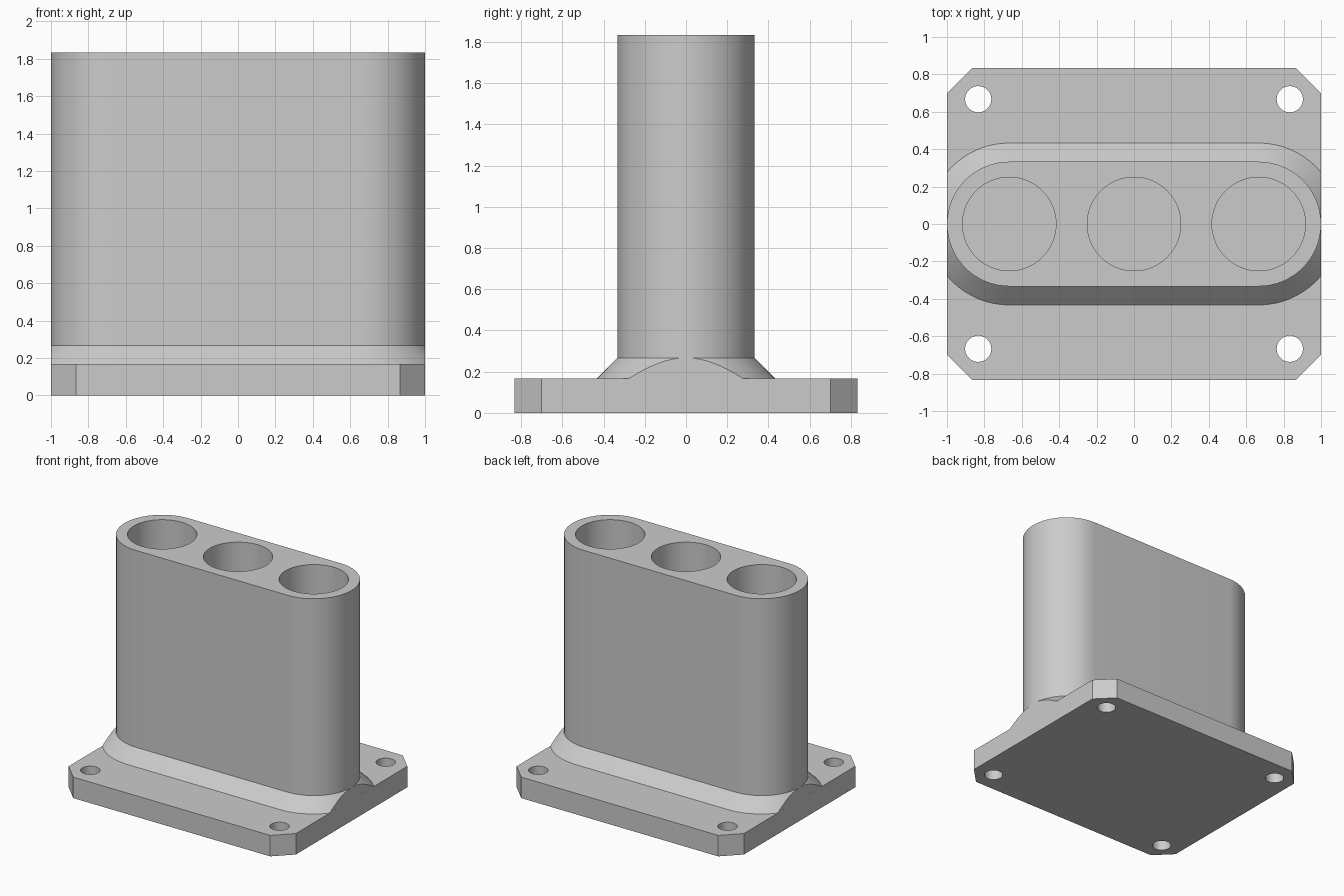
import bpy, bmesh
from math import sin, cos, pi

if "Cube" in bpy.data.objects:
    bpy.data.objects.remove(bpy.data.objects["Cube"], do_unlink=True)

PLATE_TOP, SKIRT_TOP, COLUMN_TOP = 0.167, 0.267, 1.833
END_X, COLUMN_R, SKIRT_R = 0.667, 0.333, 0.433

grey = bpy.data.materials.new("light grey")
grey.use_nodes = True
grey.diffuse_color = (0.6, 0.6, 0.6, 1)
grey.node_tree.nodes["Principled BSDF"].inputs["Base Color"].default_value = (0.6, 0.6, 0.6, 1)


def stadium(r, steps=32):
    """Slot outline: two half circles joined by straight sides."""
    pts = []
    for side in (1, -1):
        for i in range(steps + 1):
            a = -pi / 2 + pi * i / steps
            pts.append((side * (END_X + r * cos(a)), side * r * sin(a)))
    return pts


def circle(x, y, r, steps=64):
    return [(x + r * cos(2 * pi * i / steps), y + r * sin(2 * pi * i / steps))
            for i in range(steps)]


def loft(bm, low, high, z0, z1):
    """Closed solid between two outlines with equal point counts."""
    a = [bm.verts.new((x, y, z0)) for x, y in low]
    b = [bm.verts.new((x, y, z1)) for x, y in high]
    n = len(a)
    bm.faces.new(a[::-1])
    bm.faces.new(b)
    for i in range(n):
        j = (i + 1) % n
        bm.faces.new((a[i], a[j], b[j], b[i]))


def make_object(name, bm):
    bmesh.ops.recalc_face_normals(bm, faces=bm.faces)
    mesh = bpy.data.meshes.new(name)
    bm.to_mesh(mesh)
    bm.free()
    mesh.materials.append(grey)
    obj = bpy.data.objects.new(name, mesh)
    bpy.context.collection.objects.link(obj)
    return obj


def select(obj):
    bpy.ops.object.select_all(action='DESELECT')
    obj.select_set(True)
    bpy.context.view_layer.objects.active = obj


def drill(obj, centres, r, z0, z1):
    """Cut round holes through an object."""
    bm = bmesh.new()
    for x, y in centres:
        c = circle(x, y, r)
        loft(bm, c, c, z0 - 0.1, z1 + 0.1)
    cutter = make_object("hole_cutter", bm)
    cutter.hide_render = True
    mod = obj.modifiers.new("holes", 'BOOLEAN')
    mod.operation, mod.solver, mod.object = 'DIFFERENCE', 'EXACT', cutter
    select(obj)
    bpy.ops.object.modifier_apply(modifier=mod.name)
    bpy.data.objects.remove(cutter, do_unlink=True)


def smooth(obj):
    select(obj)
    bpy.ops.object.shade_smooth_by_angle(angle=pi / 6)


# Base plate with clipped corners and four bolt holes
w, d, c = 1.0, 0.833, 0.133
outline = [(w, c - d), (w, d - c), (w - c, d), (c - w, d),
           (-w, d - c), (-w, c - d), (c - w, -d), (w - c, -d)]
bm = bmesh.new()
loft(bm, outline, outline, 0, PLATE_TOP)
plate = make_object("base_plate", bm)
drill(plate, [(sx * 0.833, sy * 0.667) for sx in (1, -1) for sy in (1, -1)],
      0.07, 0, PLATE_TOP)
smooth(plate)

# Upright column with three round bores
bm = bmesh.new()
loft(bm, stadium(COLUMN_R), stadium(COLUMN_R), PLATE_TOP, COLUMN_TOP)
column = make_object("column", bm)
drill(column, [(x, 0) for x in (-END_X, 0, END_X)], 0.25, PLATE_TOP, COLUMN_TOP)
smooth(column)

# Sloped skirt round the column foot, trimmed flush with the plate ends
bm = bmesh.new()
loft(bm, stadium(SKIRT_R), stadium(COLUMN_R), PLATE_TOP, SKIRT_TOP)
bmesh.ops.recalc_face_normals(bm, faces=bm.faces)
for side in (1, -1):
    cut = bmesh.ops.bisect_plane(bm, geom=bm.verts[:] + bm.edges[:] + bm.faces[:],
                                 plane_co=(side * 0.9999, 0, 0),
                                 plane_no=(side, 0, 0), clear_outer=True)
    edges = [e for e in cut["geom_cut"] if isinstance(e, bmesh.types.BMEdge)]
    bmesh.ops.holes_fill(bm, edges=edges, sides=0)
bm.normal_update()
# Only the sloped and trimmed faces are kept, so the bores stay open
flat = [f for f in bm.faces if abs(f.normal.z) > 0.9]
bmesh.ops.delete(bm, geom=flat, context='FACES')
skirt = make_object("column_skirt", bm)
smooth(skirt)
